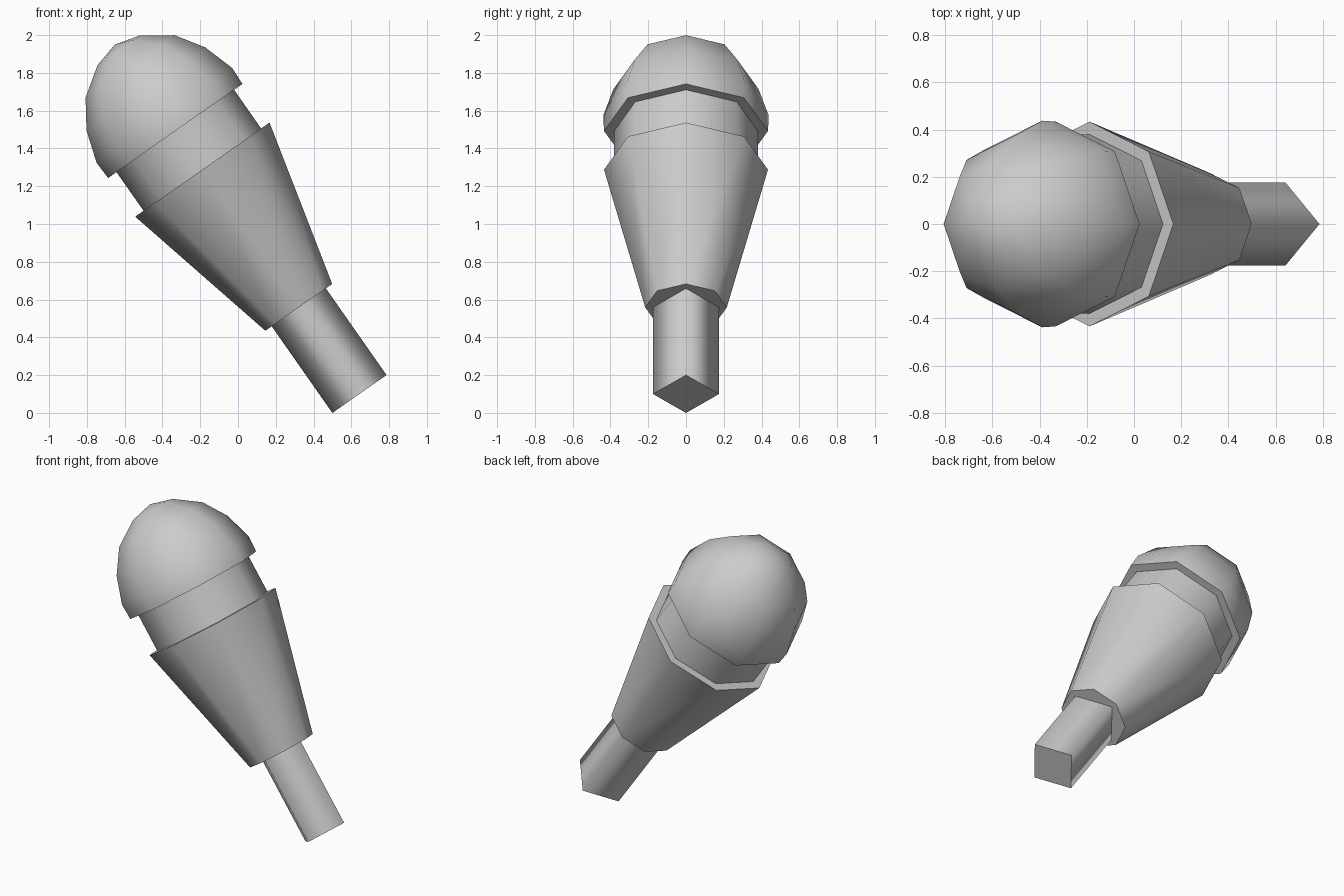
import bpy, bmesh
from math import cos, sin, pi, radians
from mathutils import Matrix

cube = bpy.data.objects.get("Cube")
if cube:
    bpy.data.objects.remove(cube, do_unlink=True)

grey = bpy.data.materials.new("plain grey")
grey.use_nodes = True
colour = (0.6, 0.6, 0.6, 1)
grey.diffuse_color = colour
grey.node_tree.nodes["Principled BSDF"].inputs["Base Color"].default_value = colour

# Everything is turned about one leaning axis that starts at the stem foot
LEAN = Matrix.Translation((0.643, 0, 0.1)) @ Matrix.Rotation(radians(-35), 4, 'Y')


def turned(name, sides, profile):
    """Lathe (radius, height) points; flat caps at open ends, smooth sides."""
    bm = bmesh.new()
    rings = []
    for r, h in profile:
        if r == 0:
            rings.append([bm.verts.new((0, 0, h))] * sides)
        else:
            rings.append([bm.verts.new((r * cos(2 * pi * i / sides),
                                        r * sin(2 * pi * i / sides), h))
                          for i in range(sides)])
    for low, high in zip(rings, rings[1:]):
        for i in range(sides):
            j = (i + 1) % sides
            corners = list(dict.fromkeys((low[i], low[j], high[j], high[i])))
            bm.faces.new(corners).smooth = True
    caps = [bm.faces.new(rings[0][::-1])]
    if profile[-1][0] > 0:
        caps.append(bm.faces.new(rings[-1]))
    for cap in caps:
        cap.smooth = False
        for edge in cap.edges:
            edge.smooth = False
    bm.transform(LEAN)
    bmesh.ops.recalc_face_normals(bm, faces=bm.faces)
    mesh = bpy.data.meshes.new(name)
    bm.to_mesh(mesh)
    bm.free()
    mesh.materials.append(grey)
    obj = bpy.data.objects.new(name, mesh)
    bpy.context.collection.objects.link(obj)
    return obj


# Square stem, flared body, recessed neck and domed head
turned("stem", 4, [(0.175, 0), (0.175, 0.56)])
turned("body", 8, [(0.216, 0.56), (0.434, 1.45)])
turned("neck", 8, [(0.38, 1.45), (0.38, 1.7)])
turned("head", 8, [(0.434, 1.7), (0.438, 1.8), (0.384, 1.971),
                   (0.288, 2.117), (0.138, 2.221), (0, 2.258)])
